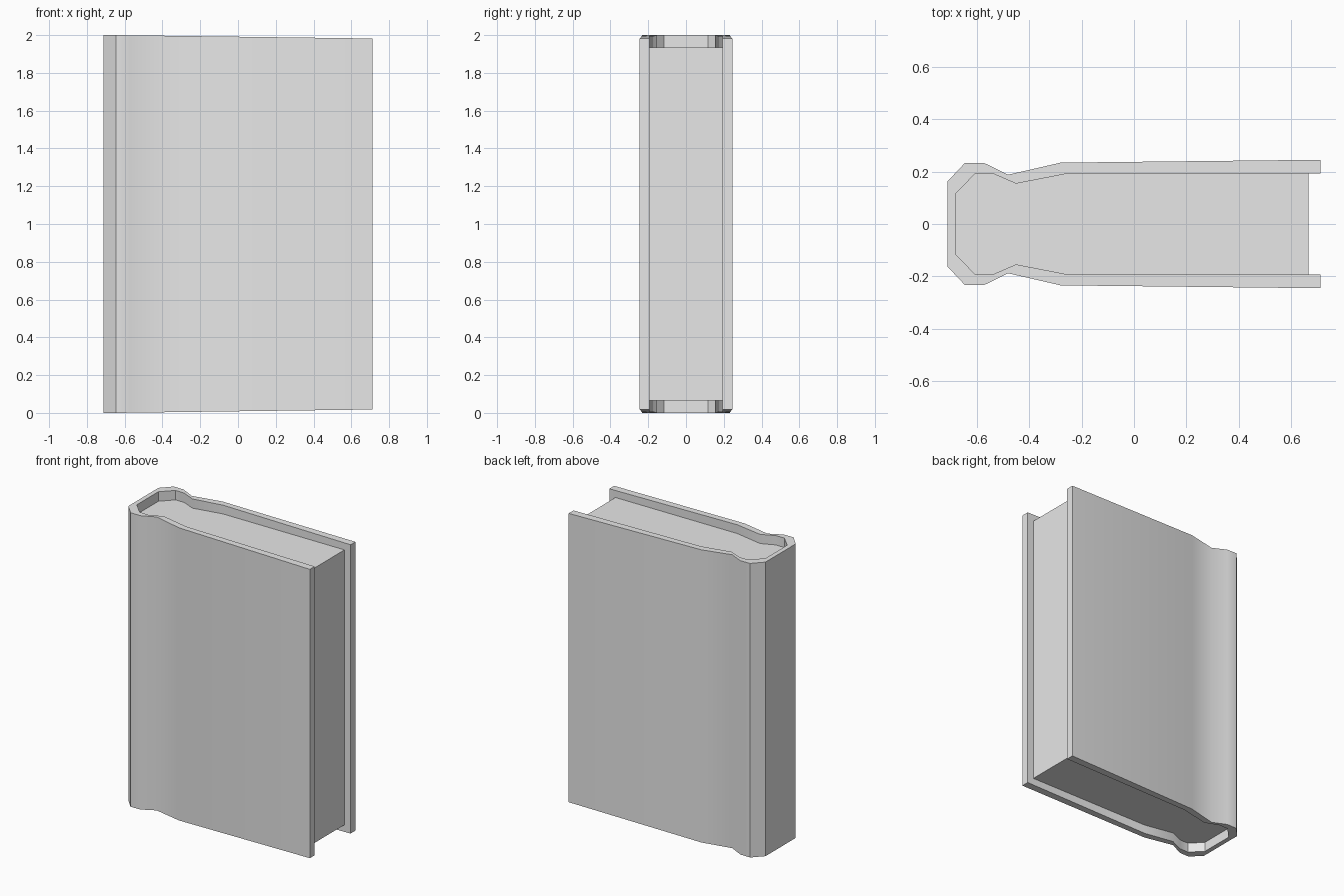
import bpy
import bmesh
import math

cube = bpy.data.objects.get("Cube")
if cube:
    bpy.data.objects.remove(cube, do_unlink=True)

grey = bpy.data.materials.new("light grey")
grey.use_nodes = True
COLOUR = (0.8, 0.8, 0.8, 1.0)
grey.diffuse_color = COLOUR
grey.node_tree.nodes["Principled BSDF"].inputs["Base Color"].default_value = COLOUR

# Half profiles (x, y) from the spine to the fore edge
OUTER = [(-0.712, 0.162), (-0.645, 0.233), (-0.572, 0.233),
         (-0.48, 0.188), (-0.28, 0.234), (0.712, 0.245)]
INNER = [(-0.68, 0.116), (-0.605, 0.193), (-0.54, 0.193),
         (-0.45, 0.154), (-0.25, 0.193), (0.712, 0.193)]


def mirrored(half):
    """Run from the front fore edge round the spine to the back one."""
    return [(x, -y) for x, y in reversed(half)] + list(half)


def finish(name, bm):
    bmesh.ops.recalc_face_normals(bm, faces=bm.faces)
    mesh = bpy.data.meshes.new(name)
    bm.to_mesh(mesh)
    bm.free()
    mesh.materials.append(grey)
    obj = bpy.data.objects.new(name, mesh)
    bpy.context.collection.objects.link(obj)
    bpy.ops.object.select_all(action='DESELECT')
    obj.select_set(True)
    bpy.context.view_layer.objects.active = obj
    bpy.ops.object.shade_smooth_by_angle(angle=math.radians(41))
    return obj


def trim(x):
    """Cover ends taper slightly towards the fore edge."""
    return 0.018 * max(0, x + 0.645) / 1.357


# Cover: a wall of even sections following the two profiles
bm = bmesh.new()
sections = []
for (ox, oy), (ix, iy) in zip(mirrored(OUTER), mirrored(INNER)):
    sections.append([bm.verts.new(p) for p in (
        (ox, oy, trim(ox)), (ox, oy, 2 - trim(ox)),
        (ix, iy, 2 - trim(ix)), (ix, iy, trim(ix)))])
for a, b in zip(sections, sections[1:]):
    for i in range(4):
        j = (i + 1) % 4
        bm.faces.new((a[i], a[j], b[j], b[i]))
bm.faces.new(sections[0])
bm.faces.new(sections[-1])
finish("cover", bm)

# Page block: the inner profile, stopped short of the fore edge
bm = bmesh.new()
outline = mirrored(INNER[:-1] + [(0.666, 0.193)])
base = bm.faces.new([bm.verts.new((x, y, 0.065)) for x, y in outline])
new = bmesh.ops.extrude_face_region(bm, geom=[base], use_keep_orig=True)
top = [v for v in new["geom"] if isinstance(v, bmesh.types.BMVert)]
bmesh.ops.translate(bm, verts=top, vec=(0, 0, 1.87))
finish("page_block", bm)
